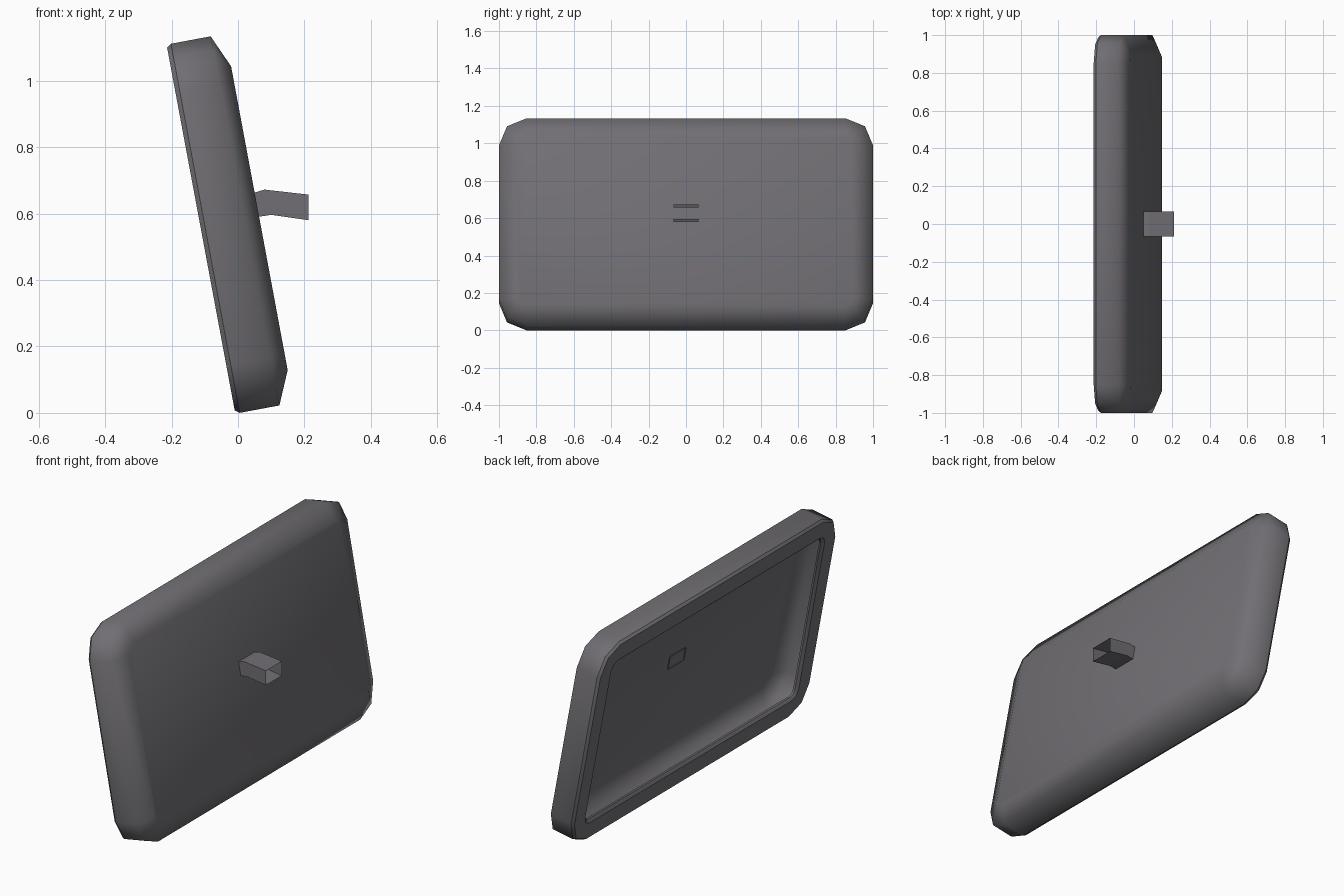
import bpy, bmesh, math

if "Cube" in bpy.data.objects:
    bpy.data.objects.remove(bpy.data.objects["Cube"])

TILT = math.radians(10.55)
N = (math.cos(TILT), math.sin(TILT))      # depth direction in xz
U = (-math.sin(TILT), math.cos(TILT))     # height direction in xz
HALF_W, HALF_H, RADIUS = 1.0, 0.565, 0.147

mat = bpy.data.materials.new("dark warm grey plastic")
mat.diffuse_color = (0.165, 0.158, 0.172, 1)
mat.use_nodes = True
mat.node_tree.nodes["Principled BSDF"].inputs["Base Color"].default_value = mat.diffuse_color


def place(d, y, v):
    h = v + HALF_H - 0.01
    return (-0.01 + N[0] * d + U[0] * h, y, 0.0075 + N[1] * d + U[1] * h)


def outline(inset):
    """Rounded rectangle with two-segment corners."""
    r = max(RADIUS - inset, 0.03)
    cw, ch = HALF_W - inset - r, HALF_H - inset - r
    pts = []
    for k, (sy, sv) in enumerate([(1, 1), (-1, 1), (-1, -1), (1, -1)]):
        for s in range(3):
            a = math.radians(90 * k + 45 * s)
            pts.append((sy * cw + r * math.cos(a), sv * ch + r * math.sin(a)))
    return pts


def finish(bm, name):
    me = bpy.data.meshes.new(name)
    bm.to_mesh(me)
    bm.free()
    me.materials.append(mat)
    ob = bpy.data.objects.new(name, me)
    bpy.context.collection.objects.link(ob)


def bridge(bm, a, b):
    n = len(a)
    return [bm.faces.new((a[i], a[(i + 1) % n], b[(i + 1) % n], b[i])) for i in range(n)]


# Housing: hollow dished shell with a flat rim and inner lip (inset, depth)
rings = [(0.115, 0.022), (0.115, 0.012), (0.10, 0.0), (0.01, 0.0),
         (0.0, 0.0135), (0.0, 0.135), (0.10, 0.179)]
bm = bmesh.new()
loops = [[bm.verts.new(place(d, y, v)) for y, v in outline(i)] for i, d in rings]
for a, b in zip(loops, loops[1:]):
    bridge(bm, a, b)
bm.faces.new(loops[-1])
for f in bm.faces:
    f.smooth = True
for lp in loops[:5]:                      # crisp rim edges
    for i in range(len(lp)):
        e = bm.edges.get((lp[i], lp[(i + 1) % len(lp)]))
        if e:
            e.smooth = False
bm.normal_update()
if bm.faces[-1:][0].normal.x < 0:
    bmesh.ops.reverse_faces(bm, faces=bm.faces[:])
finish(bm, "housing")

# Mounting socket: short bent open tube, stations as (x bottom, z bottom, x top, z top)
bm = bmesh.new()
W = 0.067
prev = None
for xb, zb, xt, zt in [(0.060, 0.590, 0.046, 0.662),
                       (0.100, 0.596, 0.080, 0.672),
                       (0.212, 0.580, 0.212, 0.657)]:
    cur = [bm.verts.new(p) for p in
           [(xb, -W, zb), (xb, W, zb), (xt, W, zt), (xt, -W, zt)]]
    if prev:
        bridge(bm, prev, cur)
    prev = cur
bm.normal_update()
if max(bm.faces, key=lambda f: f.calc_center_median().z).normal.z < 0:
    bmesh.ops.reverse_faces(bm, faces=bm.faces[:])
finish(bm, "mounting_socket")
